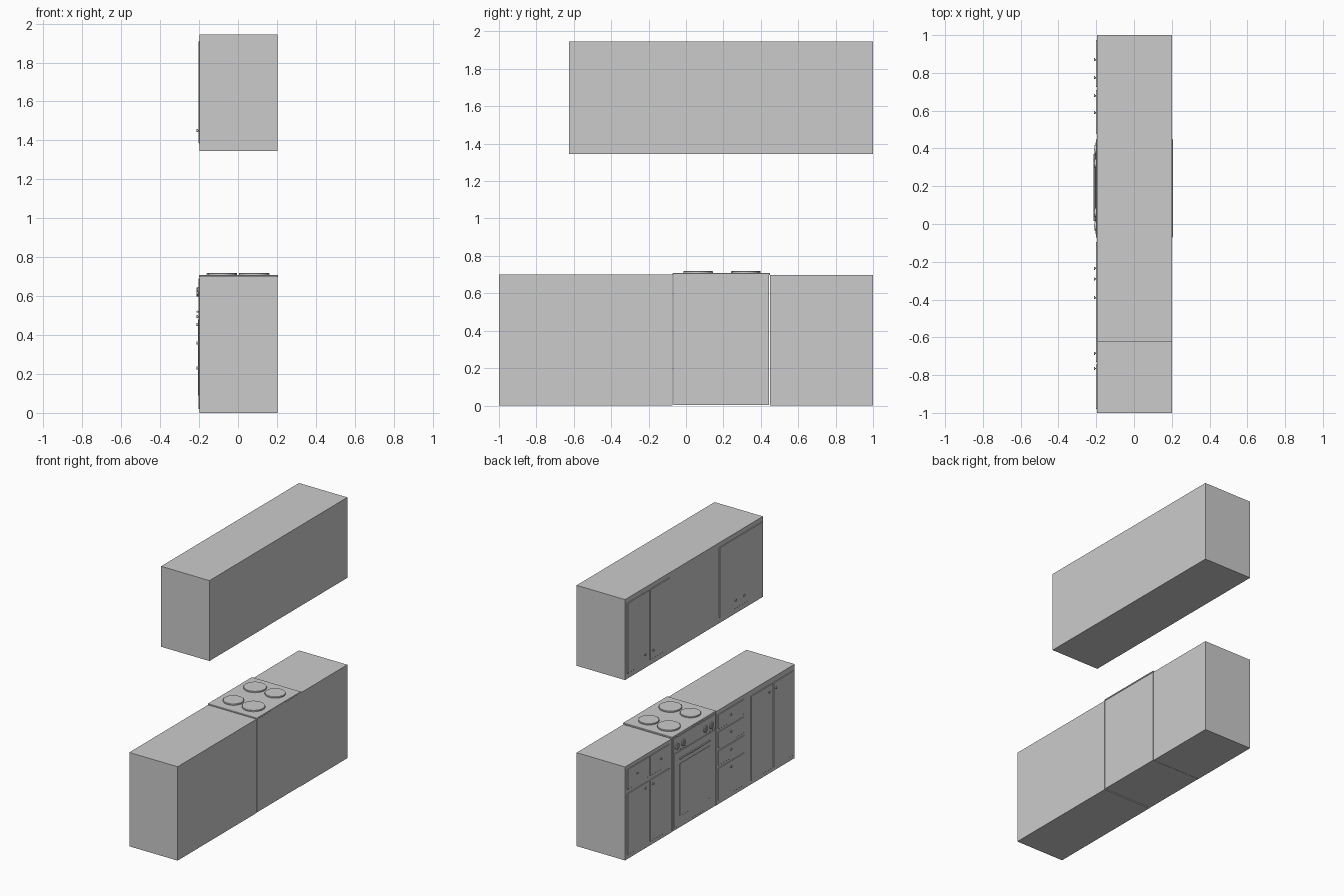
import bpy, math
from mathutils import Vector

if "Cube" in bpy.data.objects:
    bpy.data.objects.remove(bpy.data.objects["Cube"])

FRONT = -0.197   # cabinet front plane, doors face -x
BACK = 0.202


def box(name, x0, x1, y0, y1, z0, z1, bevel=0.0):
    bpy.ops.mesh.primitive_cube_add(size=1, location=((x0 + x1) / 2, (y0 + y1) / 2, (z0 + z1) / 2))
    o = bpy.context.object
    o.name = name
    o.scale = (x1 - x0, y1 - y0, z1 - z0)
    bpy.ops.object.transform_apply(location=False, rotation=False, scale=True)
    if bevel:
        m = o.modifiers.new("bevel", 'BEVEL')
        m.width = bevel
        m.segments = 1
    return o


def rod(name, p, q, r, sides=16):
    p, q = Vector(p), Vector(q)
    bpy.ops.mesh.primitive_cylinder_add(vertices=sides, radius=r, depth=(q - p).length, location=(p + q) / 2)
    o = bpy.context.object
    o.name = name
    o.rotation_euler = (q - p).to_track_quat('Z', 'Y').to_euler()
    bpy.ops.object.shade_smooth_by_angle(angle=math.radians(40))
    return o


def panel(name, y0, y1, z0, z1):
    return box(name, FRONT - 0.005, FRONT + 0.002, y0, y1, z0, z1, 0.002)


def pull(name, y, z):
    rod(name + "_stem", (FRONT, y, z), (-0.207, y, z), 0.004, 10)
    rod(name, (-0.206, y, z), (-0.212, y, z), 0.008, 12)


# Cabinet bodies
box("base_cabinet_left", FRONT, BACK, 0.45, 1.0, 0, 0.697)
box("base_cabinet_right", FRONT, BACK, -1.0, -0.072, 0, 0.70)
box("wall_cabinet", FRONT, BACK, -0.625, 1.0, 1.345, 1.945)

# Left base cabinet: two drawers over two doors
for i, (y0, y1) in enumerate(((0.725, 0.975), (0.48, 0.71))):
    panel(f"left_drawer_{i}", y0, y1, 0.52, 0.67)
    panel(f"left_door_{i}", y0, y1, 0.03, 0.49)
    panel(f"wall_left_door_{i}", y0, y1, 1.385, 1.91)
    pull(f"left_drawer_knob_{i}", (0.87, 0.59)[i], 0.605)
    pull(f"left_door_knob_{i}", (0.775, 0.68)[i], 0.455)
    pull(f"wall_left_knob_{i}", (0.775, 0.68)[i], 1.45)

# Right wall cabinet door pair
panel("wall_right_doors", -0.61, -0.11, 1.385, 1.91)
for i, y in enumerate((-0.29, -0.39)):
    pull(f"wall_right_knob_{i}", y, 1.45)

# Drawer stack
for i, (z0, z1, zk) in enumerate(((0.03, 0.27, 0.23), (0.29, 0.40, 0.36), (0.42, 0.54, 0.495), (0.56, 0.67, 0.62))):
    panel(f"stack_drawer_{i}", -0.40, -0.095, z0, z1)
    pull(f"stack_knob_{i}", -0.235, zk)

# Right base doors
for i, (y0, y1, yk) in enumerate(((-0.73, -0.48, -0.685), (-0.98, -0.745, -0.765))):
    panel(f"right_door_{i}", y0, y1, 0.03, 0.66)
    pull(f"right_door_knob_{i}", yk, 0.615)

# Stove body, hob plate and oven door
box("stove_body", -0.199, 0.203, -0.066, 0.444, 0.003, 0.697)
box("hob_plate", -0.201, 0.206, -0.071, 0.449, 0.697, 0.708, 0.002)
box("oven_door", -0.203, -0.197, -0.055, 0.433, 0.02, 0.575, 0.002)
box("oven_window", -0.205, -0.202, 0.01, 0.365, 0.09, 0.48, 0.001)
box("control_panel", -0.202, -0.197, -0.06, 0.438, 0.585, 0.69, 0.001)

# Oven handle
rod("oven_handle", (-0.209, 0.015, 0.52), (-0.209, 0.37, 0.52), 0.005)
for i, y in enumerate((0.03, 0.355)):
    rod(f"handle_post_{i}", (-0.20, y, 0.52), (-0.209, y, 0.52), 0.004, 10)

# Control knobs
for i, y in enumerate((0.395, 0.32, 0.06, -0.01)):
    rod(f"control_knob_{i}", (-0.201, y, 0.622), (-0.208, y, 0.622), 0.024, 24)
    box(f"knob_grip_{i}", -0.213, -0.206, y - 0.005, y + 0.005, 0.601, 0.643, 0.001)

# Hot plates
for i, (x, y, r) in enumerate(((-0.083, 0.065, 0.071), (0.083, 0.065, 0.079),
                               (-0.083, 0.32, 0.079), (0.083, 0.32, 0.071))):
    o = rod(f"hot_plate_{i}", (x, y, 0.706), (x, y, 0.718), r, 32)
    m = o.modifiers.new("bevel", 'BEVEL')
    m.width = 0.002
    m.segments = 1
    m.limit_method = 'ANGLE'
